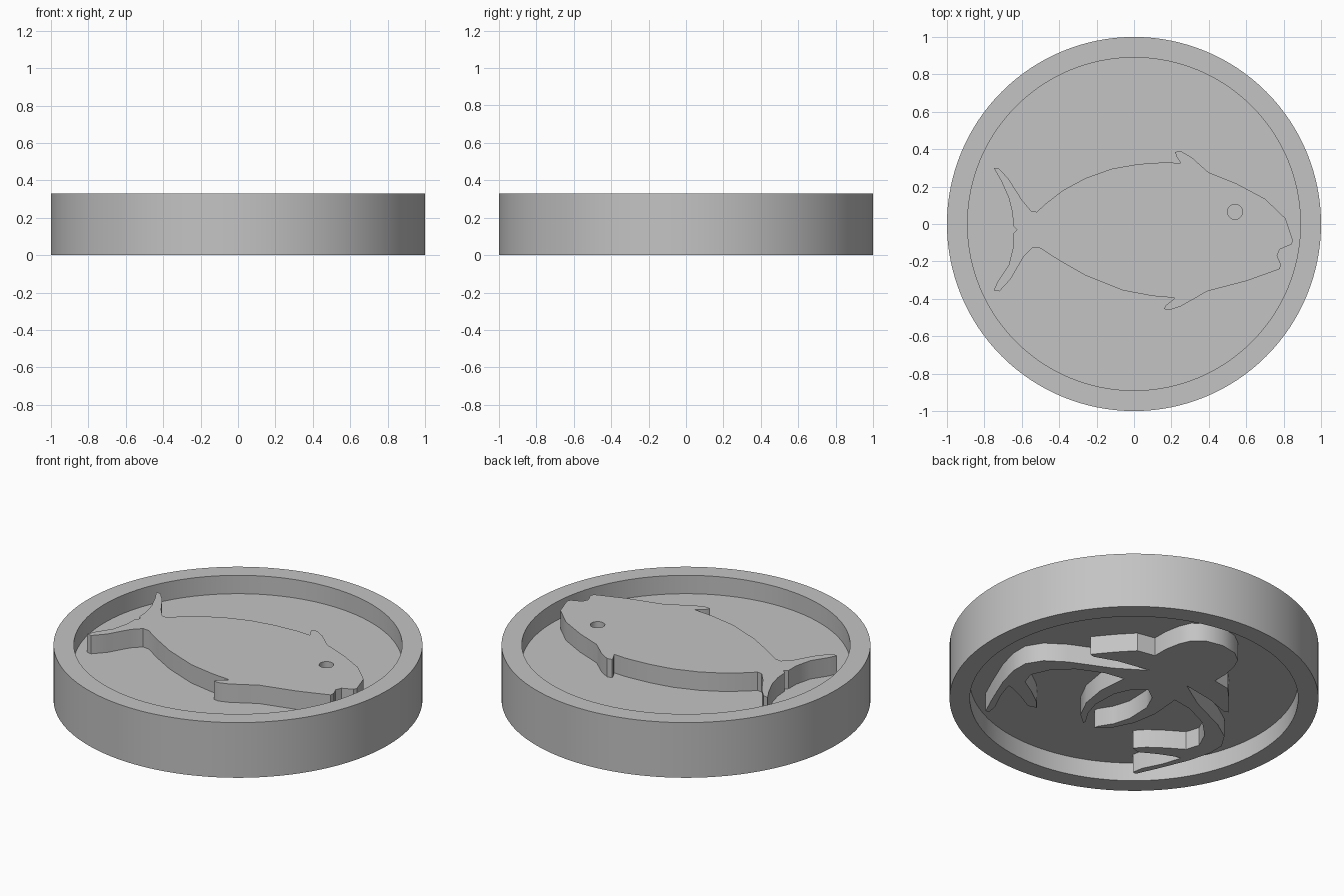
import bpy
import bmesh
import math
from mathutils import Matrix

cube = bpy.data.objects.get("Cube")
if cube:
    bpy.data.objects.remove(cube, do_unlink=True)

HEIGHT = 0.33
LAYER = HEIGHT / 3          # lower relief, floor plate and upper relief are equal
RIM_INNER = 0.89
SINK = 0.01                 # how far the reliefs are sunk into the floor plate

grey = bpy.data.materials.new("plain grey")
grey.use_nodes = True
colour = (0.55, 0.55, 0.55, 1)
grey.diffuse_color = colour
grey.node_tree.nodes["Principled BSDF"].inputs["Base Color"].default_value = colour


def finish(obj):
    """Apply the colour and smooth the curved walls."""
    obj.data.materials.clear()
    obj.data.materials.append(grey)
    bpy.ops.object.select_all(action='DESELECT')
    obj.select_set(True)
    bpy.context.view_layer.objects.active = obj
    bpy.ops.object.shade_smooth_by_angle(angle=math.radians(35))


def revolve(name, profile, steps):
    """Lathe a profile of (radius, height) points round the z axis."""
    bm = bmesh.new()
    verts = [bm.verts.new((r, 0, z)) for r, z in profile]
    edges = [bm.edges.new(pair) for pair in zip(verts, verts[1:])]
    bmesh.ops.spin(bm, geom=verts + edges, cent=(0, 0, 0), axis=(0, 0, 1),
                   angle=math.tau, steps=steps, use_duplicate=False)
    bmesh.ops.remove_doubles(bm, verts=bm.verts, dist=0.0001)
    bmesh.ops.recalc_face_normals(bm, faces=bm.faces)
    mesh = bpy.data.meshes.new(name)
    bm.to_mesh(mesh)
    bm.free()
    obj = bpy.data.objects.new(name, mesh)
    bpy.context.collection.objects.link(obj)
    finish(obj)


def relief(name, outlines, bottom, top):
    """Extrude flat outlines between two heights; inner outlines become holes."""
    curve = bpy.data.curves.new(name, 'CURVE')
    curve.dimensions = '2D'
    curve.fill_mode = 'BOTH'
    curve.extrude = (top - bottom) / 2
    for outline in outlines:
        spline = curve.splines.new('POLY')
        spline.points.add(len(outline) - 1)
        for point, (x, y) in zip(spline.points, outline):
            point.co = (x, y, 0, 1)
        spline.use_cyclic_u = True
    temp = bpy.data.objects.new(name + " outline", curve)
    bpy.context.collection.objects.link(temp)
    bpy.context.view_layer.update()
    evaluated = temp.evaluated_get(bpy.context.evaluated_depsgraph_get())
    mesh = bpy.data.meshes.new_from_object(evaluated)
    bpy.data.objects.remove(temp, do_unlink=True)
    # Weld the caps to the walls and lift into place
    bm = bmesh.new()
    bm.from_mesh(mesh)
    bmesh.ops.remove_doubles(bm, verts=bm.verts, dist=0.0001)
    bmesh.ops.recalc_face_normals(bm, faces=bm.faces)
    bm.transform(Matrix.Translation((0, 0, (bottom + top) / 2)))
    bm.to_mesh(mesh)
    bm.free()
    mesh.name = name
    obj = bpy.data.objects.new(name, mesh)
    bpy.context.collection.objects.link(obj)
    finish(obj)


def circle(x, y, radius, sides):
    angles = [math.tau * i / sides for i in range(sides)]
    return [(x + radius * math.cos(a), y + radius * math.sin(a)) for a in angles]


# Round body: raised rim on both faces around a thin floor plate
revolve("rimmed_disc", [
    (0, LAYER), (RIM_INNER, LAYER), (RIM_INNER, 0), (1, 0),
    (1, HEIGHT), (RIM_INNER, HEIGHT), (RIM_INNER, 2 * LAYER), (0, 2 * LAYER),
], 128)

# Fish on the upper face, with a round eye hole
back = [(-.75, .3), (-.72, .295), (-.67, .24), (-.6, .13), (-.55, .07),
        (-.52, .065), (-.47, .11), (-.38, .18), (-.26, .245), (-.12, .295),
        (.02, .32), (.17, .33), (.25, .325)]
top_fin = [(.23, .355), (.22, .385), (.25, .39), (.31, .355), (.36, .31), (.4, .275)]
face = [(.55, .215), (.7, .135), (.81, .03), (.83, -.03), (.85, -.09),
        (.84, -.11), (.78, -.135), (.765, -.17), (.785, -.215), (.78, -.24),
        (.74, -.255), (.6, -.305), (.39, -.36)]
lower_fin = [(.33, -.395), (.25, -.44), (.19, -.46), (.16, -.455), (.17, -.435), (.22, -.395)]
belly = [(.1, -.385), (-.06, -.355), (-.26, -.275), (-.4, -.195), (-.5, -.13), (-.54, -.125)]
tail = [(-.59, -.175), (-.66, -.295), (-.72, -.36), (-.75, -.355), (-.73, -.31),
        (-.67, -.22), (-.645, -.12), (-.645, -.05), (-.625, -.03),
        (-.645, -.01), (-.65, .06), (-.67, .14), (-.71, .23)]
fish = back + top_fin + face + lower_fin + belly + tail
relief("fish", [fish, circle(.54, .065, .04, 16)], 2 * LAYER - SINK, HEIGHT)

# Octopus on the lower face: half an outline, mirrored across x = 0
head = [(0, .75), (.1, .73), (.165, .68), (.195, .61), (.212, .52), (.213, .43)]
upper_arm = [(.32, .41), (.4, .325), (.45, .265), (.49, .215), (.46, .207),
             (.325, .255), (.13, .29)]
forked_arm_outside = [(.3, .18), (.53, .075), (.64, 0), (.695, -.09), (.695, -.19),
                      (.66, -.32), (.585, -.5), (.53, -.62), (.508, -.615)]
forked_arm_inside = [(.52, -.55), (.575, -.44), (.61, -.33), (.57, -.34), (.49, -.375),
                     (.39, -.43), (.34, -.415), (.39, -.36), (.48, -.295),
                     (.57, -.24), (.595, -.16), (.55, -.06), (.45, .04), (.3, .11)]
lower_arm = [(.18, .13), (.195, -.05), (.17, -.2), (.11, -.32), (.04, -.38),
             (.04, -.36), (.09, -.28), (.12, -.18), (.115, -.03), (.07, .07), (0, .12)]
half = head + upper_arm + forked_arm_outside + forked_arm_inside + lower_arm
octopus = half + [(-x, y) for x, y in reversed(half[1:-1])]
relief("octopus", [octopus], 0, LAYER + SINK)
